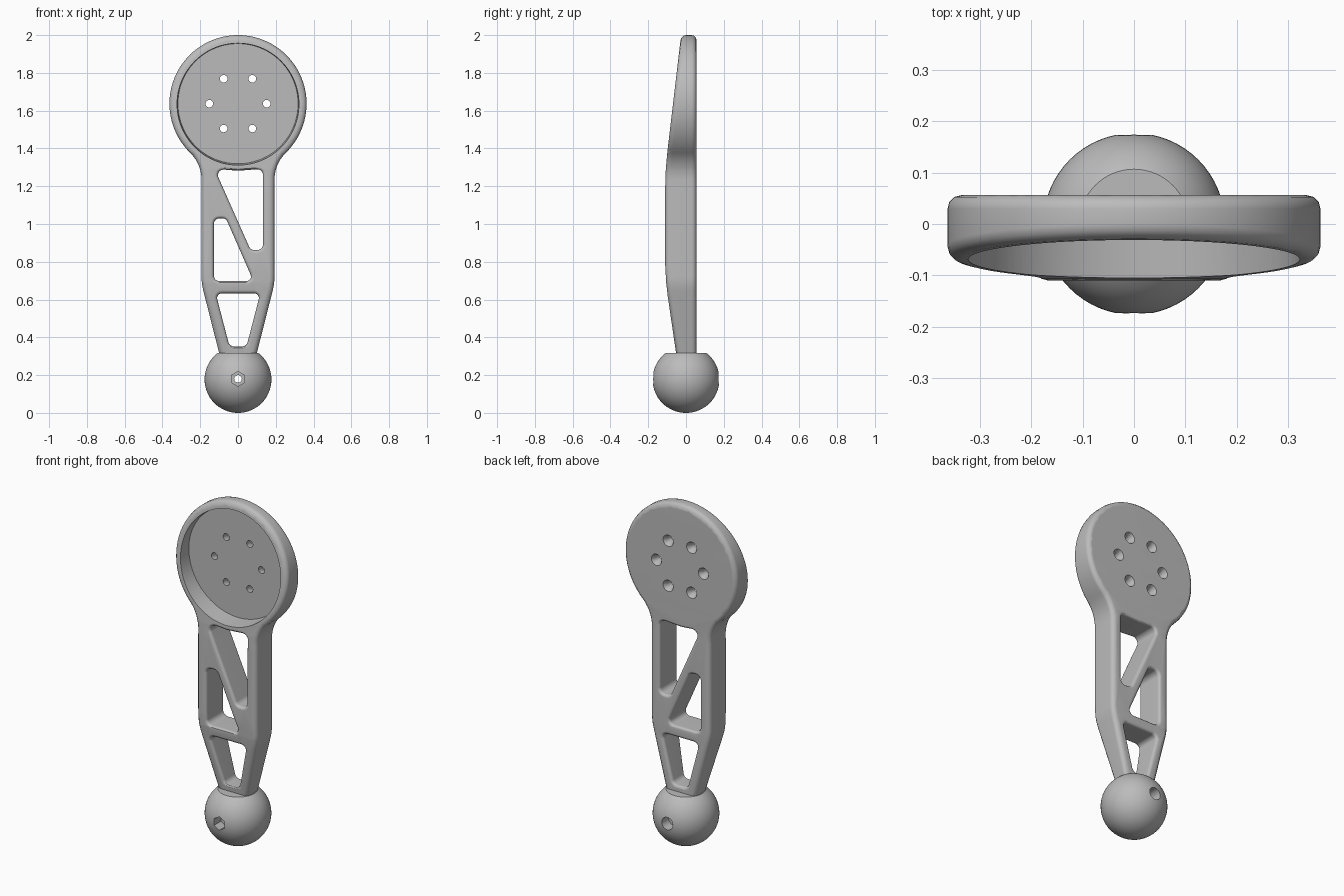
import bpy, bmesh, math
from mathutils import Vector, Matrix

if "Cube" in bpy.data.objects:
    bpy.data.objects.remove(bpy.data.objects["Cube"])

grey = bpy.data.materials.new("grey plastic")
grey.diffuse_color = (0.5, 0.5, 0.5, 1)
grey.use_nodes = True
grey.node_tree.nodes["Principled BSDF"].inputs["Base Color"].default_value = grey.diffuse_color

HEAD_Z, HEAD_R, BACK = 1.637, 0.363, 0.056
BALL_R = 0.177


def make_object(name, bm):
    mesh = bpy.data.meshes.new(name)
    bm.to_mesh(mesh)
    bm.free()
    obj = bpy.data.objects.new(name, mesh)
    bpy.context.collection.objects.link(obj)
    mesh.materials.append(grey)
    return obj


def rounded(corners, steps=6):
    """Polygon of (x, z, radius) corners turned into a loop of points."""
    out = []
    for i, (x, z, r) in enumerate(corners):
        p = Vector((x, z))
        a = (Vector(corners[i - 1][:2]) - p).normalized()
        b = (Vector(corners[(i + 1) % len(corners)][:2]) - p).normalized()
        if r == 0:
            out.append(p)
            continue
        half = a.angle(b) / 2
        centre = p + (a + b).normalized() * (r / math.sin(half))
        p0 = p + a * (r / math.tan(half)) - centre
        p1 = p + b * (r / math.tan(half)) - centre
        sweep = p0.angle_signed(p1)
        for k in range(steps + 1):
            t = -sweep * k / steps
            out.append(centre + Matrix.Rotation(t, 2) @ p0)
    return out


def arc(cx, cz, r, a0, a1, n):
    return [Vector((cx + r * math.cos(a0 + (a1 - a0) * k / n),
                    cz + r * math.sin(a0 + (a1 - a0) * k / n))) for k in range(n + 1)]


def outline():
    """Tapered arm flowing through a filleted neck into the round head."""
    w, f = 0.193, 0.2
    dz = math.sqrt((HEAD_R + f) ** 2 - (w + f) ** 2)
    ang = math.atan2(dz, w + f)
    low = rounded([(0, 0.25, 0), (0.083, 0.25, 0), (w, 0.684, 0.3), (w, 1.2, 0)])[1:-1]
    neck = arc(w + f, HEAD_Z - dz, f, math.pi, math.pi - ang, 10)
    head = arc(0, HEAD_Z, HEAD_R, -ang, math.pi / 2, 40)
    right = low + neck + head[1:]
    return right + [Vector((-p.x, p.y)) for p in reversed(right[:-1])]


def front_y(z):
    """Front surface of the arm seen from the side."""
    pts = FRONT
    for (z0, y0), (z1, y1) in zip(pts, pts[1:]):
        if z <= z1:
            return y0 + (y1 - y0) * (z - z0) / (z1 - z0)
    return pts[-1][1]


FRONT = [(0.25, -0.043), (0.62, -0.097), (0.69, -0.105), (0.78, -0.11), (1.2, -0.11),
         (1.29, -0.107), (1.38, -0.099), (2.0, -0.026)]


def inset(loop, d):
    """Move a loop towards its left-hand side by d."""
    out = []
    for i, p in enumerate(loop):
        a = (p - loop[i - 1]).normalized()
        b = (loop[(i + 1) % len(loop)] - p).normalized()
        n = Vector((-a.y - b.y, a.x + b.x)).normalized()
        out.append(p + n * (d / max(0.5, n.dot(Vector((-a.y, a.x))))))
    return out


def cut(obj, bm):
    cutter = make_object("cutter", bm)
    cutter.hide_render = True
    mod = obj.modifiers.new("cut", 'BOOLEAN')
    mod.operation, mod.solver, mod.object = 'DIFFERENCE', 'EXACT', cutter
    bpy.context.view_layer.objects.active = obj
    bpy.ops.object.modifier_apply(modifier=mod.name)
    bpy.data.objects.remove(cutter)


def drill(obj, x, z, y0, y1, r0, r1, sides=24):
    """Cut a straight or tapered round hole running from y0 to y1."""
    bm = bmesh.new()
    m = Matrix.Translation((x, (y0 + y1) / 2, z)) @ Matrix.Rotation(-math.pi / 2, 4, 'X')
    bmesh.ops.create_cone(bm, cap_ends=True, segments=sides, radius1=r0, radius2=r1,
                          depth=y1 - y0, matrix=m)
    cut(obj, bm)


def smooth(obj):
    bpy.ops.object.select_all(action='DESELECT')
    obj.select_set(True)
    bpy.context.view_layer.objects.active = obj
    bpy.ops.object.shade_smooth_by_angle(angle=math.radians(32))
    mod = obj.modifiers.new("even shading", 'WEIGHTED_NORMAL')
    mod.keep_sharp = True


# Arm: outer outline and three truss windows, all with rounded edges
windows = [
    [(-0.124, 1.292, 0.03), (0, 1.282, 0.1), (0.132, 1.292, 0.03), (0.132, 0.862, 0.03), (0.067, 0.862, 0.03)],
    [(-0.128, 1.03, 0.03), (-0.064, 1.03, 0.03), (0.082, 0.697, 0.025), (-0.128, 0.697, 0.03)],
    [(-0.118, 0.633, 0.025), (0.118, 0.633, 0.025), (0.045, 0.352, 0.03), (-0.045, 0.352, 0.03)],
]
loops = [(outline(), 0.026)] + [(rounded(w), 0.016) for w in windows]
bm = bmesh.new()
caps = {0: [], 1: []}
SEG = 3
for loop, d in loops:
    rings = []
    for side in (0, 1):
        for k in range(SEG + 1):
            t = (k if side else SEG - k) / SEG * math.pi / 2
            depth = d * (1 - math.sin(t))
            ring = inset(loop, d * (1 - math.cos(t)))
            y = BACK - d + d * math.sin(t) if side else -1 + depth
            rings.append([bm.verts.new((p.x, y, p.y)) for p in ring])
    n = len(loop)
    for r0, r1 in zip(rings, rings[1:]):
        for i in range(n):
            j = (i + 1) % n
            bm.faces.new((r0[i], r0[j], r1[j], r1[i]))
    for side, ring in ((0, rings[0]), (1, rings[-1])):
        caps[side] += [bm.edges.get((ring[i], ring[(i + 1) % n])) for i in range(n)]
for edges in caps.values():
    bmesh.ops.triangle_fill(bm, use_beauty=True, use_dissolve=False, edges=edges)
for z, _ in FRONT[1:-1]:
    bmesh.ops.bisect_plane(bm, geom=bm.verts[:] + bm.edges[:] + bm.faces[:], dist=1e-5,
                           plane_co=(0, 0, z), plane_no=(0, 0, 1))
for v in bm.verts:
    if v.co.y < -0.5:
        v.co.y = front_y(v.co.z) + v.co.y + 1
bmesh.ops.recalc_face_normals(bm, faces=bm.faces[:])
arm = make_object("arm_and_head", bm)

# Dish in the head and six countersunk screw holes
drill(arm, 0, HEAD_Z, -0.2, 0.0, 0.332, 0.318, 96)
for k in range(6):
    a = k * math.pi / 3
    x, z = 0.152 * math.cos(a), HEAD_Z + 0.152 * math.sin(a)
    drill(arm, x, z, -0.04, 0.1, 0.02, 0.02)
    drill(arm, x, z, 0.026, 0.066, 0.018, 0.038)
smooth(arm)

# Ball with a flat top, a cross bore, a hex nut recess and a round screw recess
bm = bmesh.new()
bmesh.ops.create_uvsphere(bm, u_segments=64, v_segments=32, radius=BALL_R,
                          matrix=Matrix.Translation((0, 0, BALL_R)))
res = bmesh.ops.bisect_plane(bm, geom=bm.verts[:] + bm.edges[:] + bm.faces[:],
                             plane_co=(0, 0, 0.318), plane_no=(0, 0, 1), clear_outer=True)
bmesh.ops.edgeloop_fill(bm, edges=[e for e in bm.edges if e.is_boundary])
bmesh.ops.recalc_face_normals(bm, faces=bm.faces[:])
ball = make_object("ball", bm)
drill(ball, 0, 0.18, -0.3, 0.3, 0.02, 0.02)
drill(ball, 0, 0.18, -0.3, -0.11, 0.039, 0.039, 6)
drill(ball, 0, 0.18, 0.11, 0.3, 0.036, 0.036)
smooth(ball)
